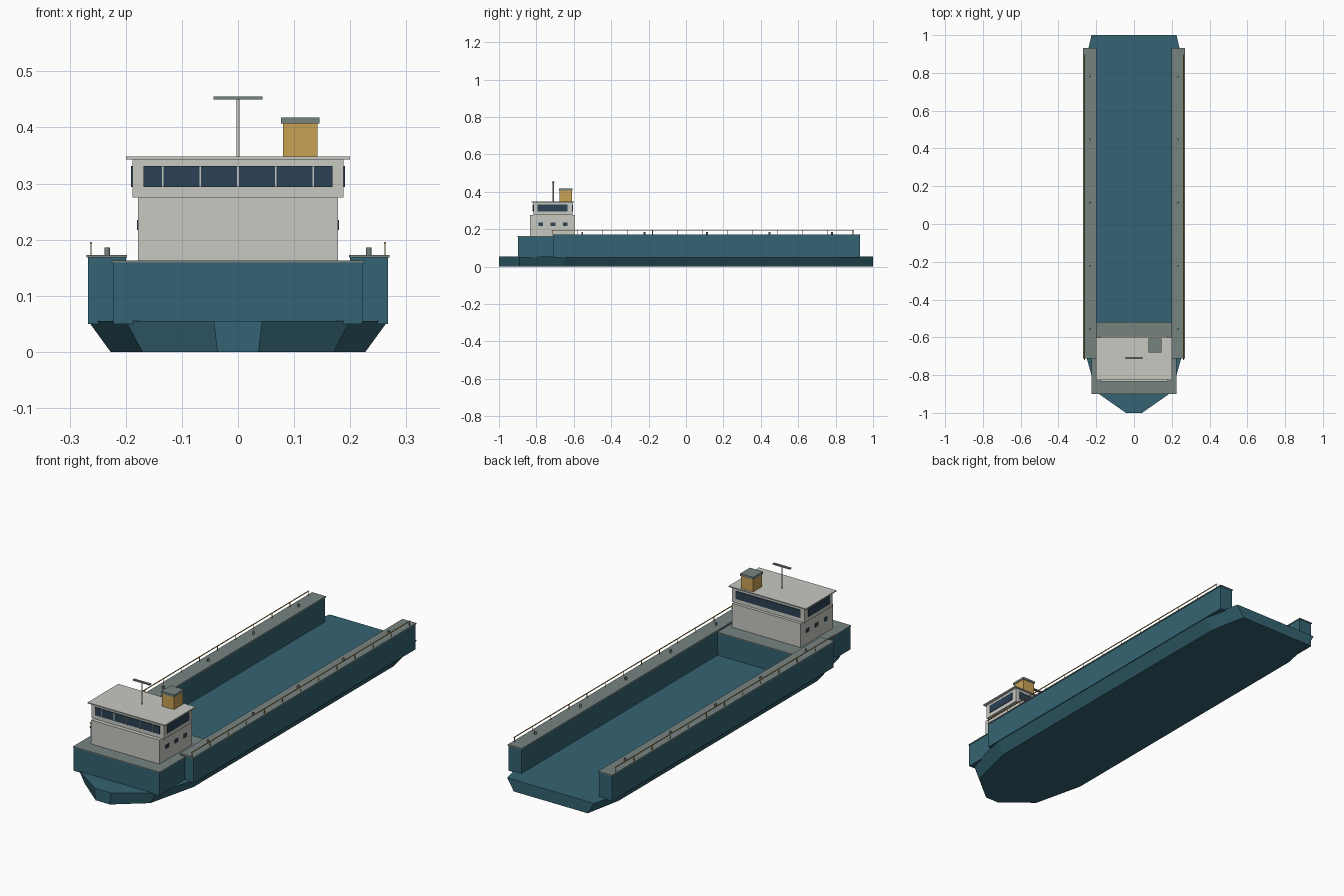
import bpy, bmesh

old = bpy.data.objects.get("Cube")
if old:
    bpy.data.objects.remove(old, do_unlink=True)


def material(name, r, g, b):
    m = bpy.data.materials.new(name)
    m.use_nodes = True
    m.diffuse_color = (r, g, b, 1)
    m.node_tree.nodes["Principled BSDF"].inputs["Base Color"].default_value = (r, g, b, 1)
    return m


TEAL = material("hull teal", 0.034, 0.127, 0.168)
WHITE = material("house off-white", 0.578, 0.584, 0.54)
GREY = material("deck grey", 0.181, 0.227, 0.216)
GOLD = material("funnel yellow", 0.578, 0.361, 0.089)
GLASS = material("window blue", 0.025, 0.054, 0.089)


def finish(name, bm, mat):
    bmesh.ops.recalc_face_normals(bm, faces=bm.faces)
    me = bpy.data.meshes.new(name)
    bm.to_mesh(me)
    bm.free()
    me.materials.append(mat)
    ob = bpy.data.objects.new(name, me)
    bpy.context.collection.objects.link(ob)
    return ob


def box(name, mat, x, y, z):
    """Box from (min, max) pairs along each axis."""
    bm = bmesh.new()
    bmesh.ops.create_cube(bm, size=1)
    for v in bm.verts:
        v.co = [r[0] if c < 0 else r[1] for c, r in zip(v.co, (x, y, z))]
    return finish(name, bm, mat)


def post(name, mat, x, y, z, radius, sides=8):
    bm = bmesh.new()
    bmesh.ops.create_cone(bm, cap_ends=True, segments=sides, radius1=radius,
                          radius2=radius, depth=z[1] - z[0])
    bmesh.ops.translate(bm, verts=bm.verts, vec=(x, y, sum(z) / 2))
    ob = finish(name, bm, mat)
    for p in ob.data.polygons:
        p.use_smooth = abs(p.normal.z) < 0.5
    return ob


# Barge hull: plan outline narrowed towards the flat bottom
half = [(0.043, -1), (0.2, -0.89), (0.267, -0.65), (0.267, 0.82), (0.225, 1)]
outline = half + [(-x, y) for x, y in reversed(half)]
bm = bmesh.new()
bottom = [bm.verts.new((x * 0.85, y, 0)) for x, y in outline]
top = [bm.verts.new((x, y, 0.055)) for x, y in outline]
bm.faces.new(bottom)
bm.faces.new(top)
for i in range(len(outline)):
    j = (i + 1) % len(outline)
    bm.faces.new((bottom[i], bottom[j], top[j], top[i]))
finish("hull", bm, TEAL)

# Raised forward block
box("forward_block", TEAL, (-0.222, 0.222), (-0.898, -0.52), (0.05, 0.159))
box("forward_deck", GREY, (-0.225, 0.225), (-0.9, -0.518), (0.159, 0.163))

# Side walls with caps, bollards and railings
for s, side in ((1, "left"), (-1, "right")):
    def span(a, b):
        return tuple(sorted((s * a, s * b)))
    box(side + "_wall", TEAL, span(0.2, 0.267), (-0.71, 0.93), (0.05, 0.168))
    box(side + "_wall_cap", GREY, span(0.198, 0.27), (-0.713, 0.933), (0.168, 0.173))
    for i in range(5):
        post(f"{side}_bollard_{i + 1}", GREY, s * 0.233, -0.555 + i * 0.334,
             (0.172, 0.186), 0.005)
    for i in range(13):
        post(f"{side}_rail_post_{i + 1}", GOLD, s * 0.262, -0.715 + i * 0.134,
             (0.172, 0.194), 0.0015, 6)
    box(side + "_handrail", GOLD, span(0.2602, 0.2638), (-0.72, 0.898), (0.193, 0.196))

    # House portholes and bridge side window
    for i in range(3):
        y = -0.777 + i * 0.066
        box(f"{side}_house_window_{i + 1}", GLASS, span(0.176, 0.18),
            (y - 0.0125, y + 0.0125), (0.217, 0.235))
    box(side + "_bridge_window", GLASS, span(0.186, 0.191), (-0.793, -0.633), (0.294, 0.331))

# Deckhouse, bridge and roof
box("deckhouse", WHITE, (-0.178, 0.178), (-0.834, -0.594), (0.163, 0.275))
box("bridge", WHITE, (-0.188, 0.188), (-0.816, -0.608), (0.275, 0.343))
box("bridge_roof", WHITE, (-0.2, 0.2), (-0.826, -0.6), (0.343, 0.348))
box("front_window_band", GLASS, (-0.168, 0.168), (-0.819, -0.814), (0.294, 0.331))
box("rear_window_band", GLASS, (-0.168, 0.168), (-0.61, -0.605), (0.294, 0.331))
for i in range(5):
    x = (i - 2) * 0.067
    box(f"front_mullion_{i + 1}", WHITE, (x - 0.0015, x + 0.0015),
        (-0.821, -0.815), (0.294, 0.331))

# Funnel, mast and radar bar
box("funnel", GOLD, (0.08, 0.142), (-0.676, -0.61), (0.347, 0.407))
box("funnel_cap", GREY, (0.077, 0.145), (-0.679, -0.607), (0.407, 0.418))
post("mast", WHITE, 0, -0.71, (0.347, 0.451), 0.003)
box("radar_bar", GREY, (-0.044, 0.044), (-0.716, -0.704), (0.45, 0.455))
